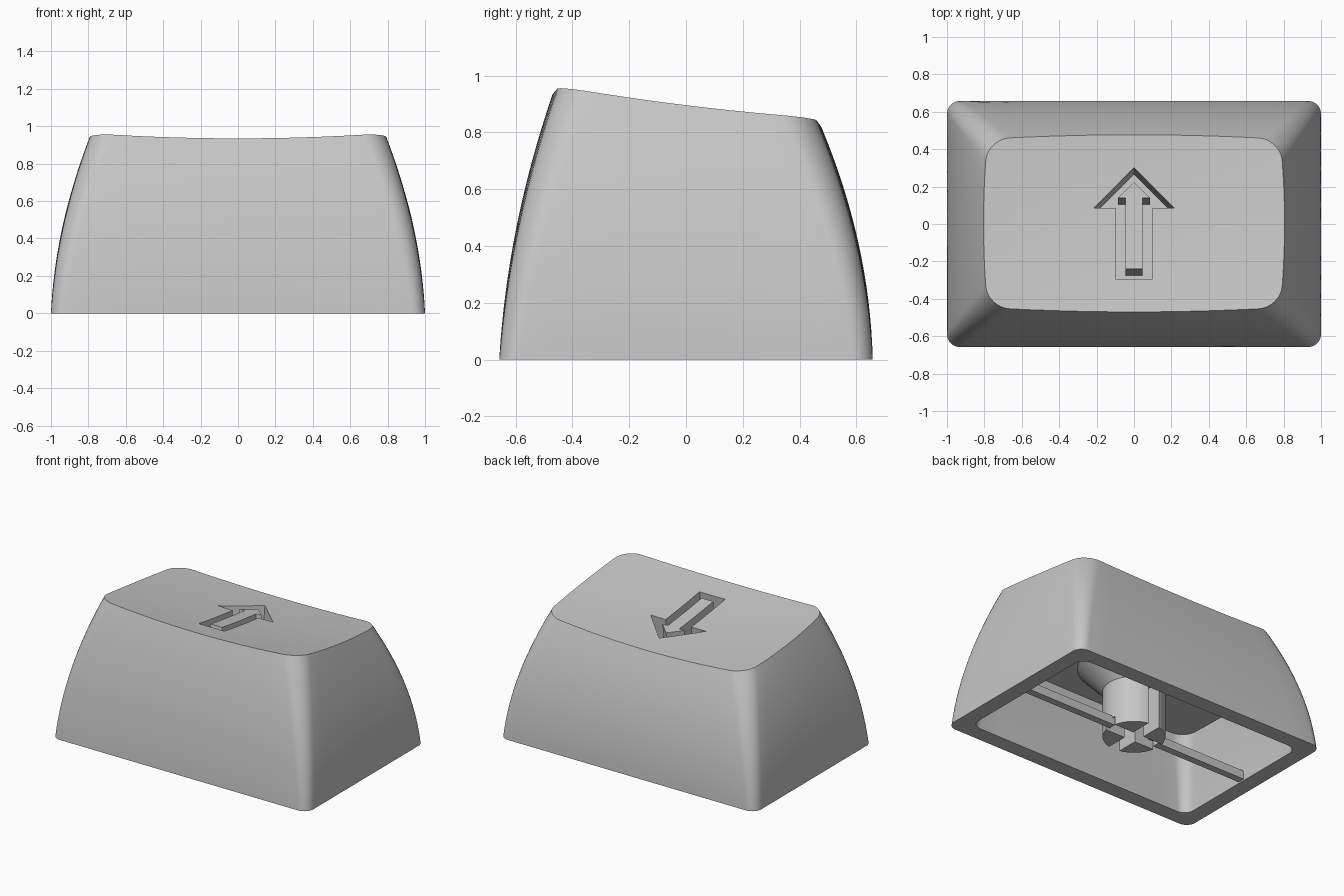
import bpy, bmesh, math
from mathutils import Vector

if "Cube" in bpy.data.objects:
    bpy.data.objects.remove(bpy.data.objects["Cube"], do_unlink=True)

grey = bpy.data.materials.new("grey plastic")
grey.use_nodes = True
colour = (0.57, 0.57, 0.57, 1)
grey.diffuse_color = colour
grey.node_tree.nodes["Principled BSDF"].inputs["Base Color"].default_value = colour

CEILING = 0.5
WALL = 0.11


def finish(name, bm):
    """Turn a bmesh into a linked object with the shared material."""
    bmesh.ops.recalc_face_normals(bm, faces=bm.faces[:])
    mesh = bpy.data.meshes.new(name)
    bm.to_mesh(mesh)
    bm.free()
    mesh.materials.append(grey)
    ob = bpy.data.objects.new(name, mesh)
    bpy.context.collection.objects.link(ob)
    return ob


def cut(ob, cutter):
    """Subtract a cutter from an object, then discard the cutter."""
    cutter.hide_render = True
    mod = ob.modifiers.new("cut", "BOOLEAN")
    mod.operation, mod.solver, mod.object = "DIFFERENCE", "EXACT", cutter
    bpy.ops.object.select_all(action="DESELECT")
    bpy.context.view_layer.objects.active = ob
    ob.select_set(True)
    bpy.ops.object.modifier_apply(modifier=mod.name)
    bpy.data.objects.remove(cutter, do_unlink=True)


def smooth(ob, degrees=30):
    bpy.ops.object.select_all(action="DESELECT")
    bpy.context.view_layer.objects.active = ob
    ob.select_set(True)
    bpy.ops.object.shade_smooth_by_angle(angle=math.radians(degrees))


def box(name, centre, size):
    bm = bmesh.new()
    bmesh.ops.create_cube(bm, size=1)
    for v in bm.verts:
        v.co = Vector(centre) + Vector(c * s for c, s in zip(v.co, size))
    return finish(name, bm)


def top_height(x, y):
    """Dished top, sloping down to the back."""
    return 0.894 - 0.123 * y + 0.065 * y * y - 0.031 * (1 - (x / 0.78) ** 2)


def section(t, inset=0.0, side=12, corner=8):
    """Rounded, slightly bulging rectangle at fraction t of the height."""
    half = 1 - 0.04 * t - 0.155 * t * t - inset
    front = -(0.658 - 0.055 * t - 0.133 * t * t - inset)
    back = 0.658 - 0.02 * t - 0.161 * t * t - inset
    radius = 0.07 + 0.05 * t
    bulge = 0.023 * t
    points = []
    spots = [(half, back), (-half, back), (-half, front), (half, front)]
    for i, (x, y) in enumerate(spots):
        cx = x - math.copysign(radius, x)
        cy = y - math.copysign(radius, y)
        arc = []
        for k in range(corner + 1):
            a = math.pi / 2 * (i + k / corner)
            arc.append(Vector((cx + radius * math.cos(a), cy + radius * math.sin(a))))
        if points:
            last = points[-1]
            points += [last.lerp(arc[0], k / side) for k in range(1, side)]
        points += arc
    first, last = points[0], points[-1]
    points += [last.lerp(first, k / side) for k in range(1, side)]
    mid = (front + back) / 2
    depth = (back - front) / 2
    # Pull the corners in so that the middle of each side bows outwards
    return [Vector((p.x - bulge * p.x / half * ((p.y - mid) / depth) ** 2,
                    p.y - bulge * (p.y - mid) / depth * (p.x / half) ** 2)) for p in points]


def bridge(bm, a, b):
    for i in range(len(a)):
        j = (i + 1) % len(a)
        bm.faces.new((a[i], a[j], b[j], b[i]))


# Cap shell: inner walls, rim, curved outer walls and dished top
bm = bmesh.new()
rim = section(1)
rings = []
for k in range(6, -1, -1):
    z = CEILING * k / 6
    rings.append([bm.verts.new((p.x, p.y, z)) for p in section(z / 0.9, WALL)])
bm.faces.new(rings[0])
STEPS = 16
for k in range(STEPS + 1):
    t = k / STEPS
    rings.append([bm.verts.new((p.x, p.y, t * top_height(q.x, q.y)))
                  for p, q in zip(section(t), rim)])
for k in range(9, 0, -1):
    s = k / 10
    rings.append([bm.verts.new((q.x * s, q.y * s, top_height(q.x * s, q.y * s))) for q in rim])
for a, b in zip(rings, rings[1:]):
    bridge(bm, a, b)
centre = bm.verts.new((0, 0, top_height(0, 0)))
last = rings[-1]
for i in range(len(last)):
    bm.faces.new((last[i], last[(i + 1) % len(last)], centre))
cap = finish("cap_shell", bm)


# Engraved arrow outline, cut square to the sloping top
def arrow(tip, wing, neck, shaft, tail):
    right = [(wing, neck), (shaft, neck), (shaft, tail)]
    return [(0, tip)] + right + [(-x, y) for x, y in reversed(right)]


bm = bmesh.new()
loops = []
outer = arrow(0.30, 0.215, 0.085, 0.10, -0.295)
island = arrow(0.222, 0.086, 0.14, 0.045, -0.24)
for outline, h in ((outer, 0.1), (outer, -0.29), (island, -0.29), (island, 0.1)):
    loops.append([bm.verts.new((x, y + 0.12 * h, 0.863 - 0.12 * y + h)) for x, y in outline])
for i in range(4):
    bridge(bm, loops[i], loops[(i + 1) % 4])
cut(cap, finish("arrow_cutter", bm))
smooth(cap)

# Stem: turned post with a conical root at the ceiling and a cross socket
bm = bmesh.new()
profile = [(0.2, 0), (0.2, 0.33), (0.36, CEILING), (0.36, 0.52)]
N = 40
turned = [[bm.verts.new((r * math.cos(math.tau * i / N), r * math.sin(math.tau * i / N), z))
           for i in range(N)] for r, z in profile]
for a, b in zip(turned, turned[1:]):
    bridge(bm, a, b)
bm.faces.new(turned[0])
bm.faces.new(turned[-1])
stem = finish("stem", bm)
SLOT = 0.085
for size in ((SLOT, 0.5, 0.66), (0.3, SLOT, 0.66), (0.5, SLOT, 0.12)):
    cut(stem, box("slot_cutter", (0, 0, 0), size))
smooth(stem)

# Thin ribs from the stem to the end walls
for side, label in ((1, "left"), (-1, "right")):
    box(label + "_rib", (side * 0.55, 0, 0.04), (0.74, 0.05, 0.06))
